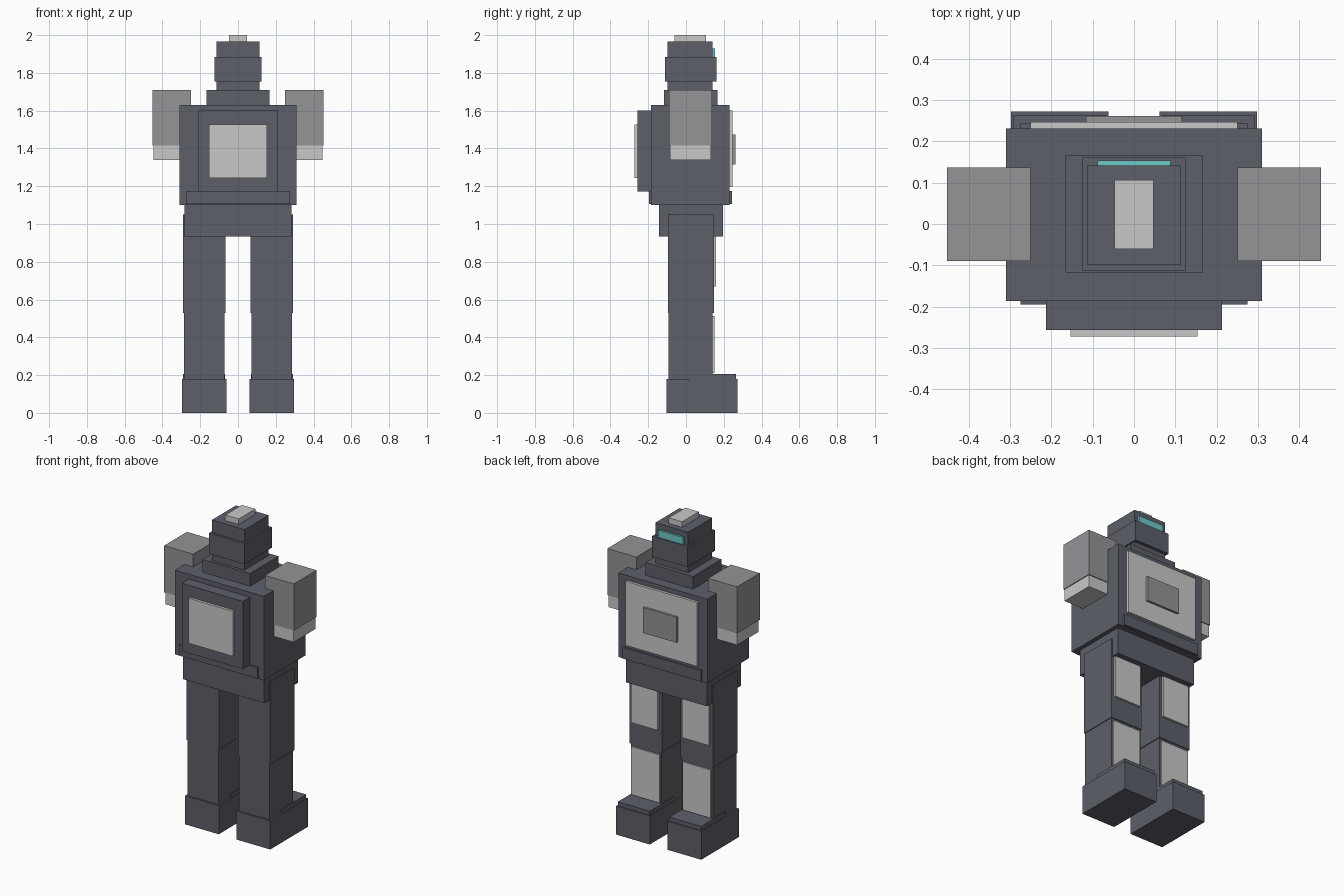
import bpy

if "Cube" in bpy.data.objects:
    bpy.data.objects.remove(bpy.data.objects["Cube"])


def material(name, r, g, b):
    """Flat colour given as 0-255 sRGB, stored linear."""
    def lin(c):
        c /= 255
        return c / 12.92 if c <= 0.04045 else ((c + 0.055) / 1.055) ** 2.4
    m = bpy.data.materials.new(name)
    m.diffuse_color = (lin(r), lin(g), lin(b), 1)
    m.use_nodes = True
    m.node_tree.nodes["Principled BSDF"].inputs["Base Color"].default_value = m.diffuse_color
    return m


DARK = material("dark slate", 93, 96, 106)
GREY = material("mid grey", 149, 147, 151)
LIGHT = material("light grey", 201, 201, 201)
TEAL = material("teal glow", 110, 201, 200)


def box(name, x, y, z, mat):
    """Box from (min, max) ranges on each axis."""
    bpy.ops.mesh.primitive_cube_add(size=1, location=[(a + b) / 2 for a, b in (x, y, z)])
    ob = bpy.context.object
    ob.name = name
    ob.scale = [b - a for a, b in (x, y, z)]
    bpy.ops.object.transform_apply(location=False, rotation=False, scale=True)
    ob.data.materials.append(mat)
    return ob


def centred(name, half, y, z, mat):
    return box(name, (-half, half), y, z, mat)


def pair(name, x, y, z, mat):
    """Same box on the left and right sides."""
    box(name + "_right", x, y, z, mat)
    box(name + "_left", (-x[1], -x[0]), y, z, mat)


# Torso with waist belt and pelvis
centred("torso", 0.31, (-0.186, 0.231), (1.10, 1.63), DARK)
centred("belt", 0.274, (-0.195, 0.243), (1.105, 1.175), DARK)
centred("pelvis", 0.283, (-0.143, 0.195), (0.934, 1.105), DARK)

# Chest plate and its centre panel
centred("chest_plate", 0.25, (0.225, 0.247), (1.196, 1.60), LIGHT)
centred("chest_panel", 0.116, (0.24, 0.261), (1.315, 1.475), GREY)

# Pack with light panel
centred("pack", 0.213, (-0.256, -0.18), (1.173, 1.60), DARK)
centred("pack_panel", 0.154, (-0.272, -0.25), (1.244, 1.528), LIGHT)

# Neck and head
centred("collar", 0.166, (-0.117, 0.167), (1.62, 1.71), DARK)
centred("head", 0.114, (-0.098, 0.1415), (1.70, 1.965), DARK)
centred("jaw", 0.124, (-0.112, 0.161), (1.755, 1.885), DARK)
centred("visor", 0.088, (0.135, 0.154), (1.88, 1.93), TEAL)
centred("crest", 0.047, (-0.060, 0.106), (1.96, 2.0), LIGHT)

# Arms
pair("shoulder", (0.25, 0.452), (-0.0895, 0.137), (1.416, 1.71), GREY)
pair("arm_stub", (0.255, 0.447), (-0.085, 0.132), (1.34, 1.42), LIGHT)

# Legs with light armour plates
pair("thigh", (0.066, 0.291), (-0.096, 0.147), (0.53, 1.05), DARK)
pair("thigh_plate", (0.085, 0.272), (0.14, 0.160), (0.67, 0.945), LIGHT)
pair("shin", (0.071, 0.286), (-0.093, 0.141), (0.17, 0.535), DARK)
pair("shin_plate", (0.08, 0.277), (0.13, 0.150), (0.21, 0.513), LIGHT)

# Feet with raised toe caps
pair("foot", (0.062, 0.297), (-0.103, 0.272), (0.0, 0.18), DARK)
pair("toe_cap", (0.068, 0.291), (0.02, 0.264), (0.17, 0.205), DARK)
